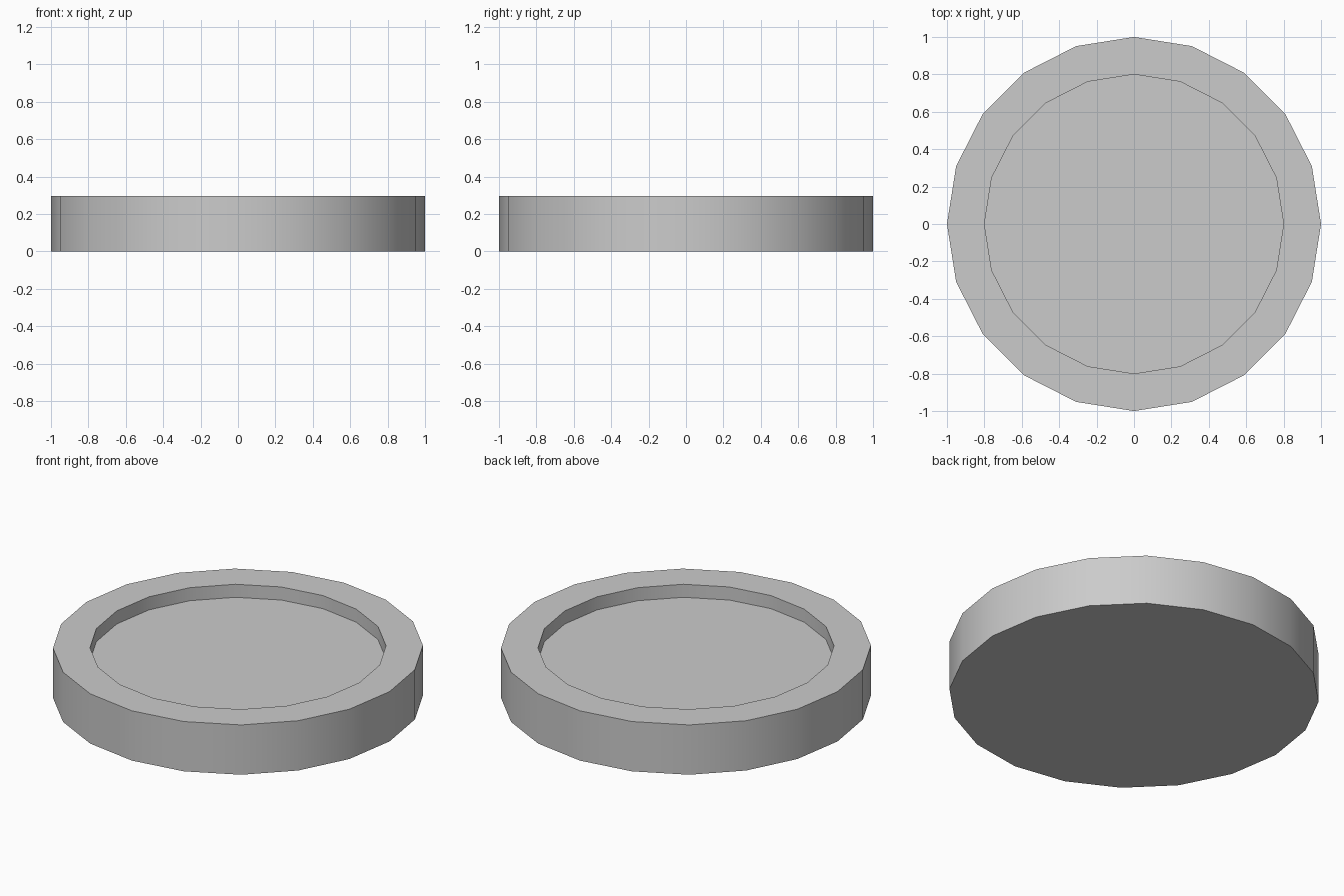
import bpy, bmesh, math

if "Cube" in bpy.data.objects:
    bpy.data.objects.remove(bpy.data.objects["Cube"])

SIDES = 20
# Lathe profile (radius, height): outer base, outer top, rim inside, recess floor
PROFILE = [(1.0, 0.0), (1.0, 0.297), (0.8, 0.297), (0.8, 0.219)]

bm = bmesh.new()


def ring(radius, z):
    return [bm.verts.new((radius * math.cos(math.tau * i / SIDES),
                          radius * math.sin(math.tau * i / SIDES), z))
            for i in range(SIDES)]


# Walls and rim
rings = [ring(r, z) for r, z in PROFILE]
for a, b in zip(rings, rings[1:]):
    for i in range(SIDES):
        j = (i + 1) % SIDES
        bm.faces.new((a[i], a[j], b[j], b[i]))

# Underside and recessed floor
bm.faces.new(rings[0][::-1])
bm.faces.new(rings[-1])

mesh = bpy.data.meshes.new("recessed_disc")
bm.to_mesh(mesh)
bm.free()
disc = bpy.data.objects.new("recessed_disc", mesh)
bpy.context.collection.objects.link(disc)

# Smooth walls with crisp rims
bpy.context.view_layer.objects.active = disc
disc.select_set(True)
bpy.ops.object.shade_smooth_by_angle(angle=math.radians(30))
